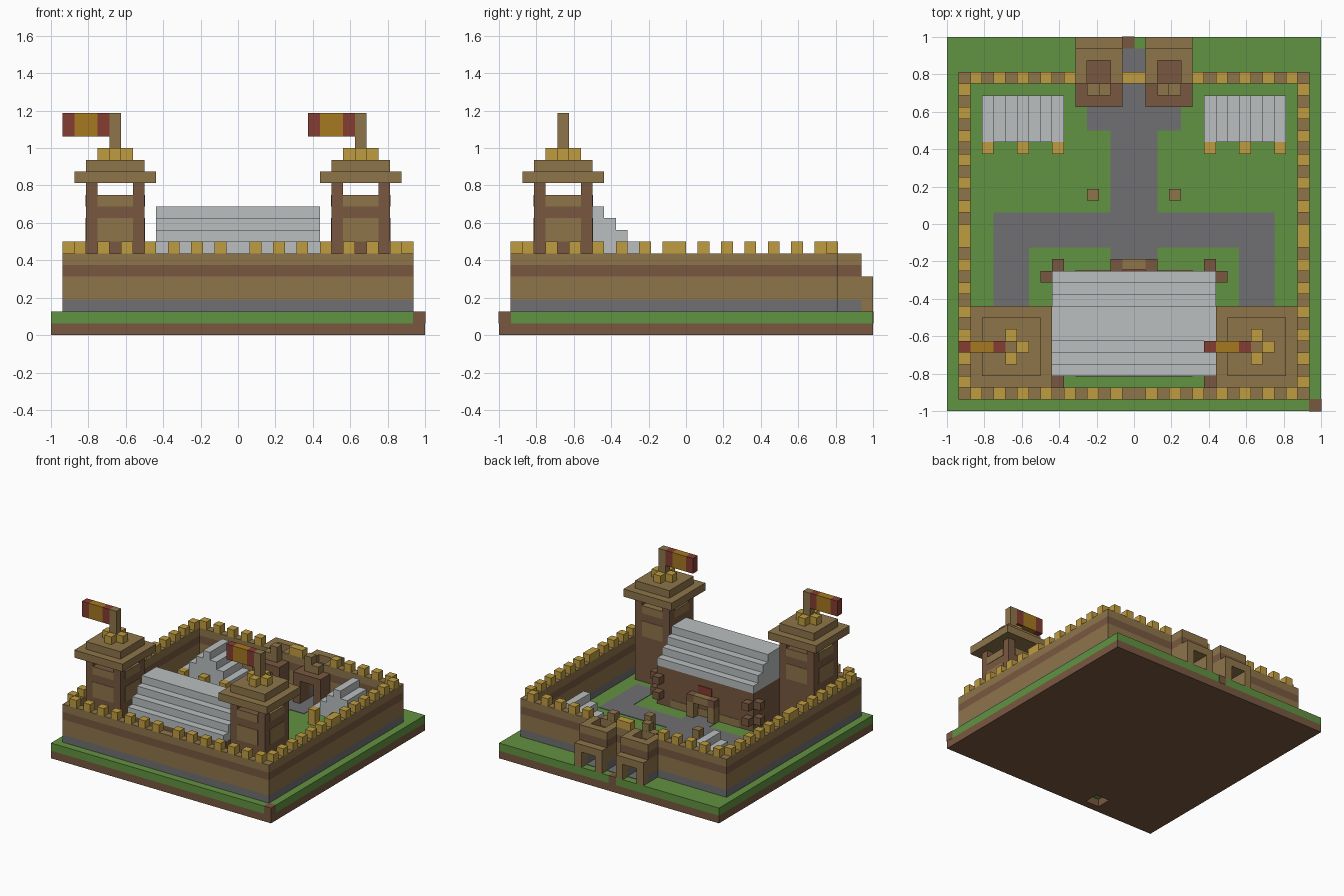
import bpy
import bmesh
from mathutils import Matrix, Vector

cube = bpy.data.objects.get("Cube")
if cube:
    bpy.data.objects.remove(cube)

UNIT = 0.0625  # one building block


def linear(c):
    c /= 255
    return c / 12.92 if c <= 0.04045 else ((c + 0.055) / 1.055) ** 2.4


def material(name, r, g, b):
    mat = bpy.data.materials.new(name)
    color = (linear(r), linear(g), linear(b), 1)
    mat.diffuse_color = color
    mat.use_nodes = True
    mat.node_tree.nodes["Principled BSDF"].inputs["Base Color"].default_value = color
    return mat


grass = material("grass_green", 97, 146, 65)
dirt = material("dark_wood_brown", 120, 88, 64)
timber = material("light_timber_brown", 142, 117, 74)
stone = material("path_grey", 112, 112, 114)
slate = material("roof_pale_grey", 186, 191, 191)
gold = material("battlement_gold", 191, 156, 64)
ochre = material("flag_ochre", 166, 120, 32)
red = material("banner_red", 133, 60, 50)


def box(mat, x, y, z):
    """One block, each argument a (low, high) span in building blocks."""
    return (mat, x, y, z)


def ring(mat, x, y, hole_x, hole_y, z):
    """Four blocks around a rectangular gap."""
    return [box(mat, x, (y[0], hole_y[0]), z), box(mat, x, (hole_y[1], y[1]), z),
            box(mat, (x[0], hole_x[0]), hole_y, z), box(mat, (hole_x[1], x[1]), hole_y, z)]


def mirrored(boxes):
    return boxes + [box(m, (-x[1], -x[0]), y, z) for m, x, y, z in boxes]


def build(name, boxes):
    """Join blocks into one object with one material slot per colour."""
    bm = bmesh.new()
    mats = []
    for mat, *spans in boxes:
        if mat not in mats:
            mats.append(mat)
        centre = Vector([(a + b) / 2 * UNIT for a, b in spans])
        size = Vector([(b - a) * UNIT for a, b in spans])
        verts = bmesh.ops.create_cube(
            bm, size=1, matrix=Matrix.Translation(centre) @ Matrix.Diagonal(size.to_4d()))["verts"]
        for face in {f for v in verts for f in v.link_faces}:
            face.material_index = mats.index(mat)
    mesh = bpy.data.meshes.new(name)
    bm.to_mesh(mesh)
    bm.free()
    for mat in mats:
        mesh.materials.append(mat)
    obj = bpy.data.objects.new(name, mesh)
    bpy.context.collection.objects.link(obj)


# Ground slab with a small pit underneath and two bare earth blocks
full = (-16, 16)
build("earth_base", ring(dirt, full, full, (-7, -5), (-15, -13), (0, 1)))
build("grass_layer", [box(grass, full, full, (1, 2))])
EPS = 0.03
build("bare_earth", [box(dirt, (x - EPS, x + 1 + EPS), (y - EPS, y + 1 + EPS), (1, 2 + EPS))
                     for x, y in [(15, -16), (-1, 15)]])

# Paths as thin plates on the grass
plate = (2, 2.06)
build("paths", [box(stone, (-12, 12), (-2, 1), plate),
                box(stone, (-2, 2), (1, 8), plate),
                box(stone, (-2, 2), (-4, -2), plate),
                box(stone, (-4, 4), (8, 15), plate)]
      + mirrored([box(stone, (9, 12), (-7, -2), plate)]))

# Banded outer wall, open at the two gates
BANDS = [(stone, (2, 3)), (timber, (3, 5)), (dirt, (5, 6)), (timber, (6, 7))]
wall = []
for mat, z in BANDS:
    wall.append(box(mat, (-15, 15), (-15, -14), z))
    wall.append(box(mat, (-1, 1), (12, 13), z))
    wall += mirrored([box(mat, (14, 15), (-14, 13), z), box(mat, (5, 14), (12, 13), z)])
build("outer_wall", wall)

# Battlements
top = (7, 8)
merlons = [box(gold, (x, x + 1), (-15, -14), top) for x in range(1, 14, 2)]
merlons += [box(gold, (x, x + 1), (12, 13), top) for x in range(5, 14, 2)]
for y in [*range(-14, 0, 2), *range(-1, 12, 2)]:
    merlons.append(box(gold, (14, 15), (y, y + 1), top))
build("battlements", mirrored(merlons) + [box(gold, (-1, 1), (12, 13), top)])

# Twin gatehouses at the back, each with a tunnel
gate = []
for side in [(1, 2), (4, 5)]:
    for mat, z in BANDS[:2]:
        gate.append(box(mat, side, (12, 15), z))
    gate.append(box(timber, side, (15, 16), (2, 5)))
    gate.append(box(dirt, side, (10, 12), (2, 5)))
door, width = (2, 4), (1, 5)
gate += [box(timber, door, (12, 16), (4, 5)),
         box(dirt, width, (10, 15), (5, 6)),
         box(timber, door, (11, 12), (6, 7)),
         box(timber, (2, 3), (11, 12), top)]
gate += ring(timber, width, (12, 15), door, (12.01, 14), (6, 7))
build("gatehouses", mirrored(gate))


# Front corner towers with open lookouts
def tower(name, cx):
    cy = -10.5

    def square(mat, half, z):
        return box(mat, (cx - half, cx + half), (cy - half, cy + half), z)

    parts = [square(dirt, 2.5, (2, 12)), square(timber, 3.5, (13, 14)),
             square(timber, 2.5, (14, 15)), square(timber, 0.5, (15, 19))]
    for z in [(8, 10), (11, 12)]:
        wide, narrow = 2.55, 1.5
        for a, b in [(wide, narrow), (narrow, wide)]:
            parts.append(box(timber, (cx - a, cx + a), (cy - b, cy + b), z))
    for sx in (-1, 1):
        for sy in (-1, 1):
            px, py = cx + 2 * sx, cy + 2 * sy
            parts.append(box(dirt, (px - 0.5, px + 0.5), (py - 0.5, py + 0.5), (12, 13)))
    for dx, dy in [(1, 0), (-1, 0), (0, 1), (0, -1)]:
        parts.append(box(gold, (cx + dx - 0.5, cx + dx + 0.5),
                         (cy + dy - 0.5, cy + dy + 0.5), (15, 16)))
    build(name + "_tower", parts)
    # Striped flag flying to the side
    edge = cx - 0.5
    stripes = [(red, 1, 0), (ochre, 3, 1), (red, 4, 3)]
    build(name + "_flag", [box(m, (edge - a, edge - b), (cy - 0.5, cy + 0.5), (17, 19))
                           for m, a, b in stripes])


tower("left", 10.5)
tower("right", -10.5)

# Great hall: log walls, jutting log ends, stepped roof
hall = [box(dirt, (-7, 7), (-13, -4), (2, 7)),
        box(timber, (-5, 5), (-13.05, -3.95), (2, 3))]
for z in [(3, 4), (5, 6)]:
    hall += mirrored([box(dirt, (6, 7), (-4, -3), z), box(dirt, (6, 7), (-14, -13), z),
                      box(dirt, (7, 8), (-5, -4), z), box(dirt, (7, 8), (-13, -12), z)])
build("hall_walls", hall)
build("hall_roof", [box(slate, (-7, 7), (-13 + i, -4 - i), (7 + i, 8 + i)) for i in range(4)])

# Hall doorway with a banner above
build("hall_porch", mirrored([box(timber, (1, 2), (-4, -3), (2, 4)),
                              box(dirt, (1, 2), (-4, -3), (4, 5))])
      + [box(timber, (-1, 1), (-4, -3), (4, 5)),
         box(red, (-1, 1), (-4, -3.9), (5, 6))])

# Two stepped sheds along the back wall with gold front posts
shed = [box(slate, (6 + i, 13 - i), (7, 11), (3 + i, 4 + i)) for i in range(4)]
shed += [box(timber, (6, 13), (10, 11), (2, 3))]
shed += [box(gold, (x, x + 1), (6, 7), (2, 4)) for x in (6, 9, 12)]
build("sheds", mirrored(shed))

# Courtyard posts
build("yard_posts", mirrored([box(timber, (3, 4), (2, 3), (2, 4))]))
